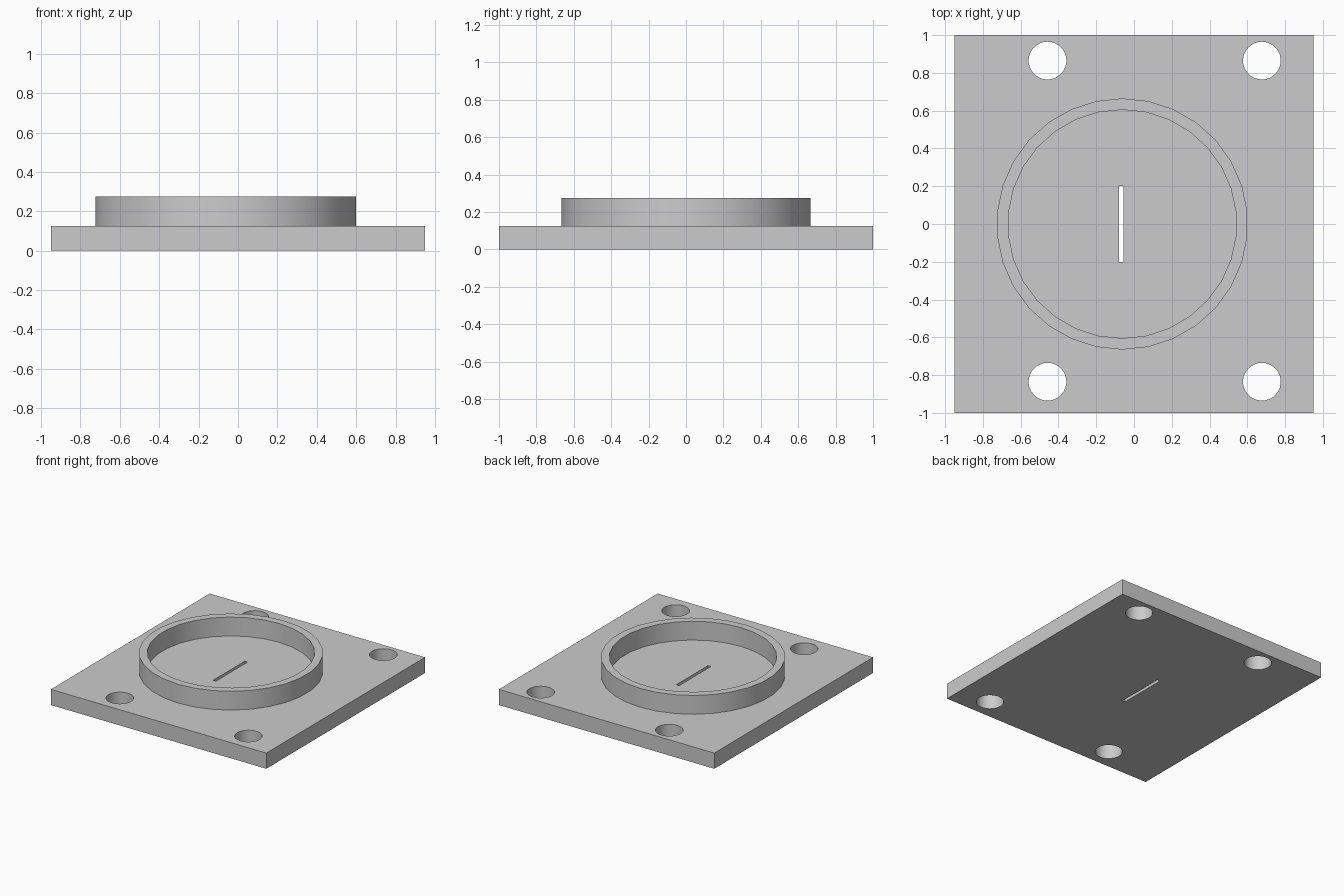
import bpy
import bmesh
import math
from mathutils import Matrix

PLATE_TOP = 0.125
RING_TOP = 0.275
CENTRE_X = -0.062

if "Cube" in bpy.data.objects:
    bpy.data.objects.remove(bpy.data.objects["Cube"], do_unlink=True)

grey = bpy.data.materials.new("plain_grey")
grey.use_nodes = True
grey.diffuse_color = (0.6, 0.6, 0.6, 1)
grey.node_tree.nodes["Principled BSDF"].inputs["Base Color"].default_value = (0.6, 0.6, 0.6, 1)


def make_object(name, bm):
    mesh = bpy.data.meshes.new(name)
    bm.to_mesh(mesh)
    bm.free()
    mesh.materials.append(grey)
    obj = bpy.data.objects.new(name, mesh)
    bpy.context.collection.objects.link(obj)
    return obj


def box(name, size, centre):
    bm = bmesh.new()
    bmesh.ops.create_cube(bm, size=1, matrix=Matrix.Translation(centre) @ Matrix.Diagonal((*size, 1)))
    return make_object(name, bm)


def cylinder(name, radius, height, centre, sides=30):
    bm = bmesh.new()
    bmesh.ops.create_cone(bm, cap_ends=True, segments=sides, radius1=radius, radius2=radius,
                          depth=height, matrix=Matrix.Translation(centre))
    return make_object(name, bm)


def cut(target, cutter):
    cutter.hide_render = True
    cutter.hide_set(True)
    cutter.display_type = 'WIRE'
    mod = target.modifiers.new(cutter.name, 'BOOLEAN')
    mod.operation = 'DIFFERENCE'
    mod.solver = 'EXACT'
    mod.object = cutter
    bpy.context.view_layer.objects.active = target
    bpy.ops.object.modifier_apply(modifier=mod.name)
    bpy.data.objects.remove(cutter, do_unlink=True)


def smooth(obj):
    bpy.ops.object.select_all(action='DESELECT')
    obj.select_set(True)
    bpy.context.view_layer.objects.active = obj
    bpy.ops.object.shade_smooth_by_angle(angle=math.radians(30))


# Base plate with four bolt holes and a central slot
base_plate = box("base_plate", (1.9, 2, PLATE_TOP), (0, 0, PLATE_TOP / 2))
for x in (-0.458, 0.677):
    for y in (-0.835, 0.865):
        cut(base_plate, cylinder("bolt_hole", 0.1, 1, (x, y, 0)))
cut(base_plate, box("slot", (0.025, 0.4, 1), (-0.067, 0, 0)))

# Raised circular rim
height = RING_TOP - PLATE_TOP
rim = cylinder("raised_rim", 0.665, height, (CENTRE_X, 0, PLATE_TOP + height / 2))
cut(rim, cylinder("rim_bore", 0.605, 1, (CENTRE_X, 0, PLATE_TOP)))

for part in (base_plate, rim):
    smooth(part)
